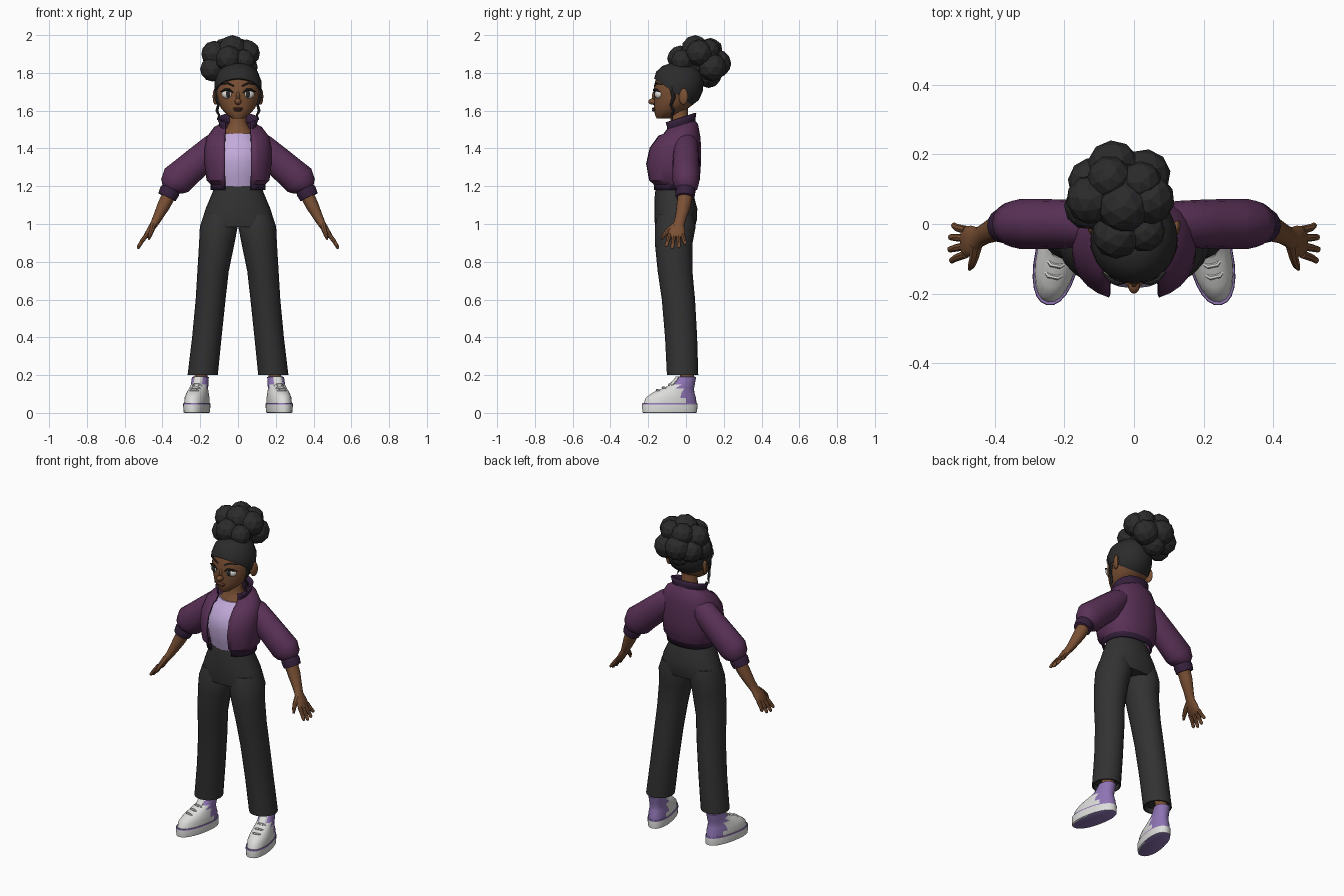
import bpy, bmesh
from math import sin, cos, pi, asin, radians
from mathutils import Vector, Matrix

if "Cube" in bpy.data.objects:
    bpy.data.objects.remove(bpy.data.objects["Cube"])


def material(name, hexcode):
    c = [int(hexcode[i:i + 2], 16) / 255 for i in (0, 2, 4)]
    rgba = [v / 12.92 if v < 0.04 else ((v + 0.055) / 1.055) ** 2.4 for v in c] + [1]
    m = bpy.data.materials.new(name)
    m.use_nodes = True
    m.diffuse_color = rgba
    m.node_tree.nodes["Principled BSDF"].inputs["Base Color"].default_value = rgba
    return m


SKIN = material("brown skin", "7A5034")
HAIR = material("black hair", "2B2B2C")
JACKET = material("plum jacket", "5A3157")
TRIM = material("dark plum trim", "35203C")
PANTS = material("charcoal cloth", "323233")
SHIRT = material("lilac shirt", "C3ABDB")
WHITE = material("shoe white", "DCDCDA")
VIOLET = material("shoe violet", "8E74B4")
EYE = material("eye white", "E6E2DC")
LIP = material("lip brown", "643A30")

smooth_parts = []


def finish(bm, name, mats, mirror=False, matrix=None, smooth=True):
    bmesh.ops.recalc_face_normals(bm, faces=bm.faces)
    if matrix:
        bm.transform(matrix)
    me = bpy.data.meshes.new(name)
    bm.to_mesh(me)
    bm.free()
    for m in mats:
        me.materials.append(m)
    ob = bpy.data.objects.new(name, me)
    bpy.context.collection.objects.link(ob)
    if mirror:
        ob.modifiers.new("Mirror", "MIRROR")
    if smooth:
        smooth_parts.append(ob)
    return ob


def loft(name, rings, mats, n=20, path=False, gap=0, tilt=0, power=1, rule=None, edit=None, **kw):
    """Skin rings (x, y, z, rx, ry); a path turns each ring to face along it, a gap leaves the front open."""
    bm = bmesh.new()
    pts = [Vector(r[:3]) for r in rings]
    rows = []
    for i, (c, r) in enumerate(zip(pts, rings)):
        u, v = Vector((1, 0, 0)), Vector((0, 1, 0))
        if path:
            t = (pts[min(i + 1, len(pts) - 1)] - pts[max(i - 1, 0)]).normalized()
            v = (v - t * v.dot(t)).normalized()
            u = v.cross(t)
        g = asin(min(gap / r[3], 0.75)) if gap else 0
        row = []
        for k in range(n):
            a = g + (2 * pi - 2 * g) * k / (n - 1 if gap else n)
            s, q = [abs(f) ** power * (1 if f > 0 else -1) for f in (sin(a), -cos(a))]
            p = c + u * r[3] * s + v * r[4] * q
            if tilt and i >= tilt:
                p.z += 0.33 * (p.y - c.y)
            row.append(bm.verts.new(p))
        rows.append(row)
    for i in range(len(rows) - 1):
        for k in range(n - 1 if gap else n):
            j = (k + 1) % n
            f = bm.faces.new((rows[i][k], rows[i][j], rows[i + 1][j], rows[i + 1][k]))
            if rule:
                f.material_index = rule(i, f.calc_center_median())
    if not gap:
        bm.faces.new(rows[0])
        bm.faces.new(rows[-1])
    if edit:
        edit(bm)
    return finish(bm, name, mats, **kw)


def blob(name, loc, size, mat, turn=0, ico=False, **kw):
    bm = bmesh.new()
    if ico:
        bmesh.ops.create_icosphere(bm, subdivisions=2, radius=1)
    else:
        bmesh.ops.create_uvsphere(bm, u_segments=14, v_segments=10, radius=1)
    m = Matrix.Translation(loc) @ Matrix.Rotation(turn, 4, "Z") @ Matrix.Diagonal((*size, 1))
    return finish(bm, name, [mat], matrix=m, **kw)


def tube(name, pts, radii, mat, n=8, flat=1, **kw):
    return loft(name, [(*p, r, r * flat) for p, r in zip(pts, radii)], [mat], n, path=True, **kw)


# Head
head = [(0, -.12, 1.558, .03, .035), (0, -.105, 1.58, .06, .06), (0, -.08, 1.61, .088, .088),
        (0, -.055, 1.65, .107, .115), (0, -.045, 1.70, .117, .127), (0, -.04, 1.75, .116, .125),
        (0, -.04, 1.80, .097, .11), (0, -.04, 1.83, .066, .078), (0, -.04, 1.845, .03, .035)]
loft("head", head, [SKIN], 24)
loft("neck", [(0, -.04, 1.465, .094, .072), (0, -.035, 1.505, .062, .056), (0, -.035, 1.54, .046, .046),
              (0, -.035, 1.64, .045, .045)], [SKIN])
blob("nose", (0, -.172, 1.648), (.018, .028, .017), SKIN)
blob("nose_bridge", (0, -.163, 1.675), (.011, .018, .03), SKIN)
blob("upper_lip", (0, -.167, 1.611), (.028, .014, .006), LIP)
blob("lower_lip", (0, -.166, 1.602), (.022, .015, .007), LIP)
blob("ears", (.119, -.014, 1.675), (.013, .026, .044), SKIN, radians(-20), mirror=True)
blob("eyes", (.056, -.145, 1.687), (.031, .021, .024), EYE, radians(22), mirror=True)
blob("irises", (.053, -.160, 1.688), (.014, .009, .018), HAIR, radians(15), mirror=True)
tube("eyelashes", [(.026, -.168, 1.695), (.045, -.170, 1.711), (.068, -.160, 1.711), (.093, -.138, 1.70)],
     [.003, .006, .007, .002], HAIR, mirror=True)
tube("eyebrows", [(.022, -.166, 1.731), (.055, -.157, 1.746), (.092, -.128, 1.737)],
     [.004, .005, .002], HAIR, mirror=True)


# Hair swept up from a sloping hairline
def trim_hairline(bm):
    cut = bmesh.ops.bisect_plane(bm, geom=bm.verts[:] + bm.edges[:] + bm.faces[:], plane_co=(0, -.165, 1.768),
                                 plane_no=(0, .7, 1), clear_inner=True)
    edges = [e for e in cut["geom_cut"] if isinstance(e, bmesh.types.BMEdge)]
    bmesh.ops.holes_fill(bm, edges=edges)


loft("hair_cap", [(x, y, z + .006, rx + .008, ry + .008) for x, y, z, rx, ry in head], [HAIR], 24, edit=trim_hairline)
tube("sideburns", [(.108, -.075, 1.73), (.115, -.065, 1.67), (.104, -.08, 1.63), (.112, -.065, 1.60),
                   (.10, -.075, 1.575), (.11, -.07, 1.552)], [.014, .011, .007, .008, .006, .002], HAIR, mirror=True)

# Piled-up bun made of faceted clumps
clumps = [(-.04, .08, 1.87, .105), (-.03, .05, 1.925, .075), (.045, .07, 1.905, .072), (-.125, .07, 1.90, .07),
          (-.135, .05, 1.82, .066), (-.05, -.03, 1.875, .07), (.03, -.02, 1.865, .06), (-.06, .165, 1.85, .075),
          (.03, .14, 1.83, .075), (-.12, .12, 1.83, .07), (-.04, .12, 1.79, .07), (-.07, .13, 1.92, .065),
          (.02, .12, 1.92, .06)]
for i, (x, y, z, r) in enumerate(clumps):
    blob(f"bun_clump_{i + 1}", (x, y, z), (r, r, r), HAIR, i, ico=True, smooth=False)

# Shirt and open bomber jacket
loft("shirt", [(0, -.065, 1.17, .118, .086), (0, -.067, 1.25, .13, .105), (0, -.067, 1.33, .145, .118),
               (0, -.06, 1.40, .14, .115), (0, -.045, 1.45, .11, .09), (0, -.04, 1.48, .088, .072)], [SHIRT])
jacket = loft("jacket", [(0, -.06, 1.18, .135, .11), (0, -.06, 1.215, .138, .113), (0, -.066, 1.235, .158, .13),
                         (0, -.07, 1.32, .168, .14), (0, -.06, 1.40, .168, .131), (0, -.04, 1.46, .155, .107),
                         (0, -.035, 1.495, .125, .09), (0, -.035, 1.517, .09, .076),
                         (0, -.035, 1.535, .09, .076), (0, -.035, 1.562, .10, .08)],
              [JACKET, TRIM], 26, gap=.06, tilt=6, power=.88, rule=lambda i, c: int(i == 0 or i > 6))
shell = jacket.modifiers.new("Thickness", "SOLIDIFY")
shell.thickness = .01
shell.material_offset_rim = 1

# Puffed sleeves with cuffs
loft("sleeves", [(.08, 0, 1.45, .045, .05), (.12, 0, 1.415, .07, .066), (.20, 0, 1.34, .08, .07),
                 (.27, 0, 1.28, .083, .072), (.325, 0, 1.232, .088, .072), (.348, 0, 1.20, .07, .064),
                 (.355, -.002, 1.185, .05, .05), (.362, -.003, 1.172, .054, .053), (.376, -.005, 1.142, .05, .05)],
     [JACKET, TRIM], 16, path=True, rule=lambda i, c: int(i > 5), mirror=True)

# Forearms and hands
loft("forearms", [(.36, -.003, 1.165, .038, .04), (.392, -.012, 1.10, .035, .038), (.425, -.027, 1.035, .026, .03),
                  (.444, -.038, 1.0, .021, .029), (.463, -.047, .972, .018, .043), (.487, -.052, .935, .014, .045),
                  (.492, -.052, .928, .008, .04)], [SKIN], 14, path=True, mirror=True)
for name, y0, y1, drop in [("index", -.087, -.105, .01), ("middle", -.063, -.073, 0),
                           ("ring", -.04, -.038, .004), ("little", -.017, -.004, .022)]:
    tube(name + "_fingers", [(.483, y0, .943), (.508, (y0 + y1) / 2, .91), (.528 - drop / 2, y1, .876 + drop),
                             (.532 - drop / 2, y1, .869 + drop)], [.012, .011, .009, .004], SKIN, mirror=True)
tube("thumbs", [(.452, -.062, .99), (.458, -.095, .965), (.466, -.118, .94), (.472, -.13, .918)],
     [.018, .014, .011, .005], SKIN, mirror=True)

# Trousers
loft("trouser_waist", [(0, -.065, 1.2, .124, .093), (0, -.063, 1.16, .138, .102), (0, -.054, 1.08, .172, .114),
                       (0, -.055, 1.02, .19, .112), (0, -.057, .985, .198, .105)], [PANTS], 24, power=.93)
loft("trouser_legs", [(.1, -.055, 1.05, .08, .095), (.102, -.057, .985, .1, .108), (.112, -.065, .9, .094, .1),
                      (.132, -.058, .75, .083, .092), (.145, -.04, .6, .079, .088), (.165, -.026, .4, .078, .085),
                      (.187, -.018, .2, .08, .083), (.187, -.018, .2, .072, .075), (.186, -.018, .23, .07, .073)],
     [PANTS], 20, mirror=True)

# Shoes, turned outward
stand = Matrix.Translation((.2, 0, 0)) @ Matrix.Rotation(radians(12), 4, "Z")
shoe = dict(mirror=True, matrix=stand)
loft("ankles", [(0, .006, .14, .034, .038), (-.008, .006, .26, .034, .038)], [SKIN], **shoe)
loft("shoe_soles", [(0, -.088, 0, .056, .142), (0, -.088, .003, .062, .148), (0, -.088, .045, .065, .15),
                    (0, -.088, .052, .063, .148)], [VIOLET, WHITE], 24, power=.9,
     rule=lambda i, c: int(i == 1 or (i == 0 and c.y < -.1)), **shoe)
loft("shoe_uppers", [(0, -.086, .05, .06, .143), (0, -.082, .08, .06, .136), (0, -.07, .105, .054, .116),
                     (0, -.045, .128, .048, .088), (0, -.015, .15, .045, .062), (0, .004, .19, .044, .05),
                     (0, .004, .192, .036, .042), (0, .004, .17, .034, .04)], [WHITE, VIOLET], 24, power=.92,
     rule=lambda i, c: int(c.y > -.03 + (.1 - c.z) * .3), **shoe)
for i, (y, z) in enumerate([(-.155, .123), (-.122, .137), (-.088, .152), (-.06, .172)]):
    tube(f"laces_{i + 1}", [(-.036, y + .022, z - .02), (-.012, y, z - .003), (.012, y, z - .003),
                            (.036, y + .022, z - .02)], [.006, .007, .007, .006], WHITE, 6, **shoe)
loft("shoe_tongues", [(0, -.13, .10, .026, .02), (0, -.085, .14, .024, .016), (0, -.052, .178, .024, .012),
                      (0, -.046, .192, .02, .008)], [WHITE], 12, **shoe)

# Smooth shading with sharp creases
bpy.ops.object.select_all(action="DESELECT")
for ob in smooth_parts:
    ob.select_set(True)
bpy.context.view_layer.objects.active = smooth_parts[0]
bpy.ops.object.shade_smooth_by_angle(angle=radians(40))
